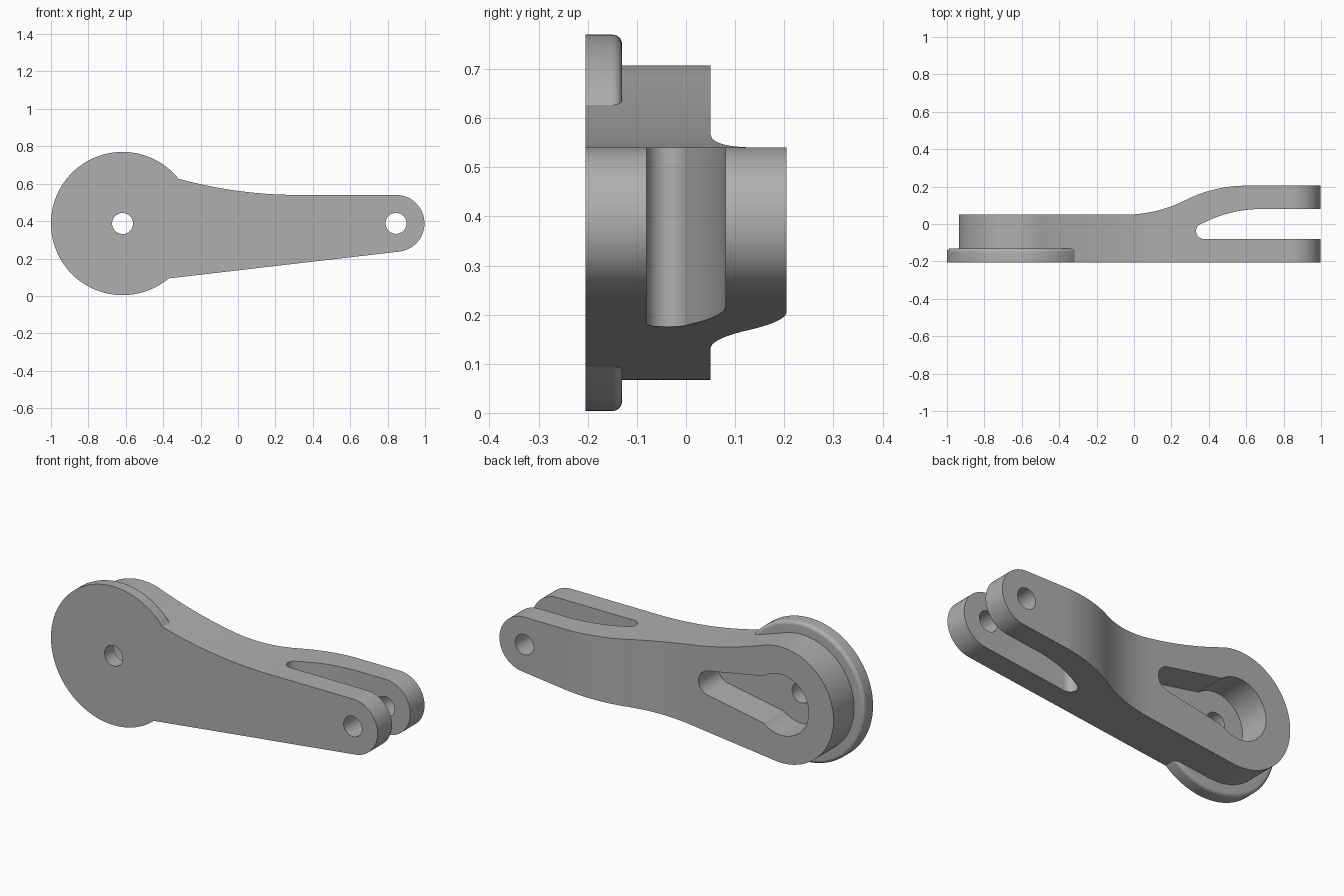
import bpy, bmesh
from math import sin, cos, pi, sqrt, asin, atan2, radians
from mathutils import Matrix, Vector

cube = bpy.data.objects.get("Cube")
if cube:
    bpy.data.objects.remove(cube, do_unlink=True)

grey = bpy.data.materials.new("plain grey")
grey.use_nodes = True
colour = (0.43, 0.43, 0.43, 1)
grey.diffuse_color = colour
grey.node_tree.nodes["Principled BSDF"].inputs["Base Color"].default_value = colour

FRONT, BACK, TIP_BACK = -0.205, 0.05, 0.205
BOSS, BOSS_R = Vector((-0.617, 0.387)), 0.32
TIP, TIP_R = Vector((0.845, 0.388)), 0.152


def arc(c, r, a, b, n):
    return [(c[0] + r * cos(a + (b - a) * i / n), c[1] + r * sin(a + (b - a) * i / n))
            for i in range(n + 1)]


def finish(name, bm):
    bmesh.ops.remove_doubles(bm, verts=bm.verts, dist=1e-5)
    bmesh.ops.recalc_face_normals(bm, faces=bm.faces)
    mesh = bpy.data.meshes.new(name)
    bm.to_mesh(mesh)
    bm.free()
    mesh.materials.append(grey)
    ob = bpy.data.objects.new(name, mesh)
    bpy.context.collection.objects.link(ob)
    return ob


def prism(name, outline, lo, hi, axis):
    """Extrude an outline along y (outline in x, z) or z (outline in x, y)."""
    bm = bmesh.new()
    place = (lambda p: (p[0], lo, p[1])) if axis == "y" else (lambda p: (p[0], p[1], lo))
    face = bm.faces.new([bm.verts.new(place(p)) for p in outline])
    new = bmesh.ops.extrude_face_region(bm, geom=[face])["geom"]
    move = (0, hi - lo, 0) if axis == "y" else (0, 0, hi - lo)
    bmesh.ops.translate(bm, vec=move, verts=[v for v in new if isinstance(v, bmesh.types.BMVert)])
    return finish(name, bm)


def combine(target, other, operation):
    mod = target.modifiers.new(operation, "BOOLEAN")
    mod.operation, mod.object, mod.solver = operation, other, "EXACT"
    bpy.context.view_layer.objects.active = target
    bpy.ops.object.modifier_apply(modifier=mod.name)
    bpy.data.objects.remove(other, do_unlink=True)


# Side outline: boss, tapered lower edge, rounded tip, concave upper edge
taper = asin((BOSS_R - TIP_R) / (TIP.x - BOSS.x))
flat_x = 0.32
top_z = TIP.y + TIP_R
dx, dz = flat_x - BOSS.x, top_z - BOSS.y
blend_r = (dx * dx + dz * dz - BOSS_R ** 2) / (2 * (BOSS_R - dz))
blend_c = (flat_x, top_z + blend_r)
meet = atan2(blend_c[1] - BOSS.y, dx)
outline = arc(BOSS, BOSS_R, meet, 1.5 * pi + taper, 72)
outline += arc(TIP, TIP_R, taper - pi / 2, pi / 2, 40)
outline += arc(blend_c, blend_r, 1.5 * pi, meet + pi, 24)[:-1]
arm = prism("lever_arm", outline, FRONT, 0.4, "y")

# Plan outline: stepped back face and the fork slot
start, end = -0.05, 0.6
half, rise = (end - start) / 2, (TIP_BACK - BACK) / 2
bend = (half ** 2 + rise ** 2) / (2 * rise)
sweep = asin(half / bend)
plan = [(-1.2, -0.4), (1.2, -0.4), (1.2, -0.08)]
plan += arc((0.374, -0.038), 0.042, 1.5 * pi, pi * 0.63, 16)
slot_r = 0.68
plan += arc((0.68, 0.08 - slot_r), slot_r, pi / 2 + asin(0.31 / slot_r), pi / 2, 16)
plan += [(1.2, 0.08), (1.2, TIP_BACK)]
plan += arc((end, TIP_BACK - bend), bend, pi / 2, pi / 2 + sweep, 20)
plan += arc((start, BACK + bend), bend, sweep - pi / 2, -pi / 2, 20)[1:]
plan += [(-1.2, BACK)]
combine(arm, prism("plan_cutter", plan, -0.2, 1.2, "z"), "INTERSECT")

# Front flange disc with a rounded rear rim
flange_r, flange_back, fillet = 0.383, -0.13, 0.02
bm = bmesh.new()
section = [(0, FRONT), (flange_r, FRONT)]
section += arc((flange_r - fillet, flange_back - fillet), fillet, 0, pi / 2, 8)
section += [(0, flange_back)]
verts = [bm.verts.new((BOSS.x + r, y, BOSS.y)) for r, y in section]
edges = [bm.edges.new(pair) for pair in zip(verts, verts[1:])]
bmesh.ops.spin(bm, geom=verts + edges, cent=(BOSS.x, 0, BOSS.y), axis=(0, 1, 0),
               angle=2 * pi, steps=112, use_merge=True)
combine(arm, finish("flange", bm), "UNION")

# Keyhole pocket in the back of the boss
pocket_r, neck = 0.168, 0.13
a = asin(neck / pocket_r)
pocket = arc(BOSS, pocket_r, a, 2 * pi - a, 48)
pocket += arc((-0.18, BOSS.y), 0.068, -1.4, 1.4, 20)
combine(arm, prism("pocket_cutter", pocket, -0.125, 0.3, "y"), "DIFFERENCE")

# Pivot holes through both ends
for centre in (BOSS, TIP):
    ring = arc(centre, 0.056, 0, 2 * pi, 40)[:-1]
    combine(arm, prism("hole_cutter", ring, -0.5, 0.5, "y"), "DIFFERENCE")

# Smooth the curved walls and keep the machined edges crisp
bpy.ops.object.select_all(action="DESELECT")
arm.select_set(True)
bpy.context.view_layer.objects.active = arm
bpy.ops.object.shade_smooth_by_angle(angle=radians(25))
